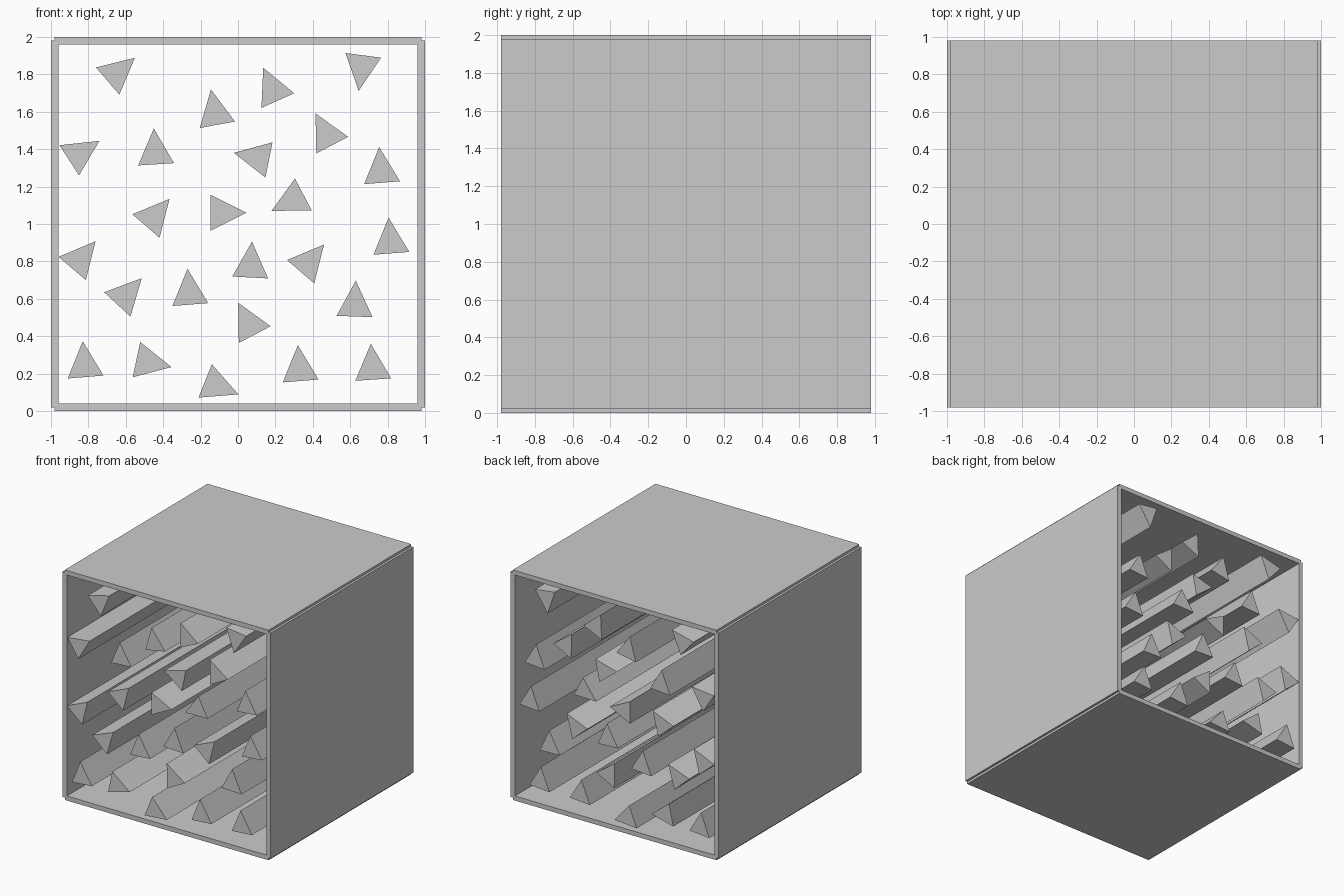
import bpy, bmesh
from mathutils import Vector

if "Cube" in bpy.data.objects:
    bpy.data.objects.remove(bpy.data.objects["Cube"])

HALF = 0.98      # half depth of every part along y
WALL = 0.04      # panel thickness
BASE, HEIGHT = 0.192, 0.192   # triangle cross-section


def extruded(name, profile):
    """Closed prism from an (x, z) profile, running front to back."""
    bm = bmesh.new()
    face = bm.faces.new([bm.verts.new((x, -HALF, z)) for x, z in profile])
    ext = bmesh.ops.extrude_face_region(bm, geom=[face], use_keep_orig=True)
    verts = [g for g in ext["geom"] if isinstance(g, bmesh.types.BMVert)]
    bmesh.ops.translate(bm, verts=verts, vec=(0, 2 * HALF, 0))
    bmesh.ops.recalc_face_normals(bm, faces=bm.faces)
    mesh = bpy.data.meshes.new(name)
    bm.to_mesh(mesh)
    bm.free()
    obj = bpy.data.objects.new(name, mesh)
    bpy.context.collection.objects.link(obj)
    return obj


def panel(name, cx, cz, w, h):
    w, h = w / 2, h / 2
    extruded(name, [(cx - w, cz - h), (cx + w, cz - h),
                    (cx + w, cz + h), (cx - w, cz + h)])


# Open box: four equal panels overlapping at the corners
panel("floor_panel", 0, 0.02, 1.96, WALL)
panel("roof_panel", 0, 1.98, 1.96, WALL)
panel("left_panel", -0.98, 1, WALL, 1.96)
panel("right_panel", 0.98, 1, WALL, 1.96)

# Triangular bars: tip (x, z) and middle of the base (x, z)
top_bars = [
    (-.55, 1.89, -.698, 1.763), (.645, 1.71, .67, 1.903),
    (.135, 1.835, .213, 1.66), (-.145, 1.72, -.11, 1.53),
    (.415, 1.59, .503, 1.423), (-.45, 1.51, -.438, 1.32),
    (-.02, 1.38, .163, 1.343), (-.74, 1.445, -.903, 1.34),
    (.755, 1.41, .77, 1.223), (.18, 1.07, .348, 1.158),
    (.045, 1.06, -.145, 1.06), (-.365, 1.135, -.493, .988),
]
bottom_bars = [
    (.805, 1.035, .82, .843), (-.76, .91, -.888, .76),
    (.075, .905, .065, .715), (.46, .89, .335, .745),
    (-.27, .76, -.255, .57), (-.515, .71, -.645, .57),
    (.63, .70, .623, .503), (0, .58, .09, .408),
    (-.83, .37, -.815, .185), (-.355, .235, -.543, .275),
    (0, .09, -.173, .16), (.32, .35, .335, .163),
    (.71, .36, .723, .168),
]
for i, (ax, az, mx, mz) in enumerate(top_bars + bottom_bars, 1):
    tip, mid = Vector((ax, az)), Vector((mx, mz))
    axis = (tip - mid).normalized()
    side = Vector((-axis.y, axis.x)) * BASE / 2
    centre = (tip + mid) / 2
    tip, mid = centre + axis * HEIGHT / 2, centre - axis * HEIGHT / 2
    extruded(f"triangular_bar_{i:02d}", [tip, mid + side, mid - side])
